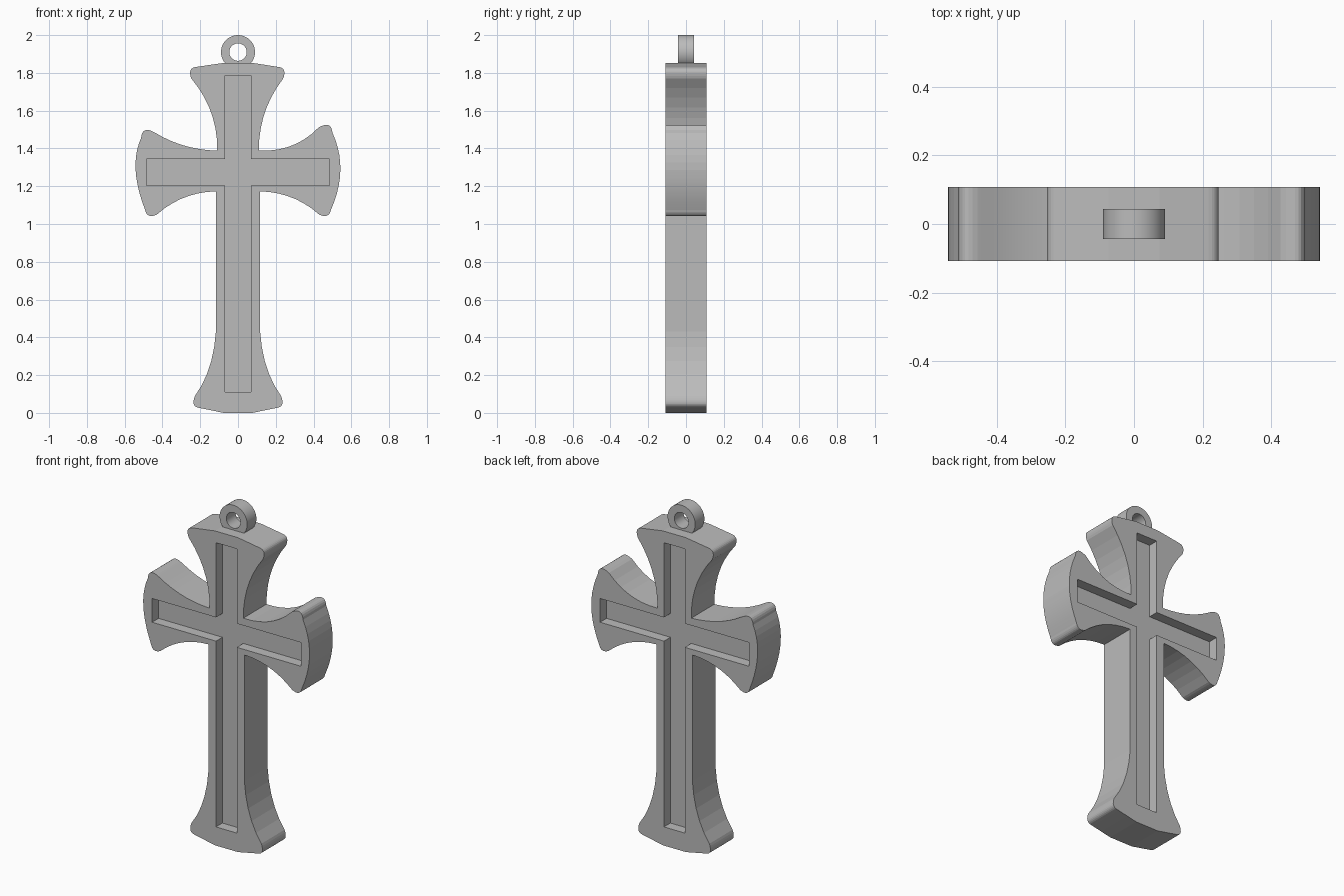
import bpy
import bmesh
import math
from mathutils import Vector

if "Cube" in bpy.data.objects:
    bpy.data.objects.remove(bpy.data.objects["Cube"], do_unlink=True)

HALF_DEPTH = 0.108
WEB = 0.048          # half thickness left between the two recesses

grey = bpy.data.materials.new("plain grey")
grey.use_nodes = True
grey.diffuse_color = (0.5, 0.5, 0.5, 1)
grey.node_tree.nodes["Principled BSDF"].inputs["Base Color"].default_value = (0.5, 0.5, 0.5, 1)


def arc(a, mid, b, n):
    """Points on a smooth bend from a to b that passes through mid."""
    a, mid, b = Vector(a), Vector(mid), Vector(b)
    ctrl = 2 * mid - (a + b) / 2
    return [a * (1 - t) ** 2 + ctrl * 2 * t * (1 - t) + b * t * t
            for t in (i / n for i in range(n + 1))]


def prism(name, outline, y0, y1):
    """Extrude an x-z outline from y0 to y1."""
    pts = []
    for p in outline:
        if not pts or (Vector(p) - Vector(pts[-1])).length > 1e-4:
            pts.append(p)
    bm = bmesh.new()
    face = bm.faces.new([bm.verts.new((p[0], y0, p[1])) for p in pts])
    ext = bmesh.ops.extrude_face_region(bm, geom=[face])
    moved = [v for v in ext["geom"] if isinstance(v, bmesh.types.BMVert)]
    bmesh.ops.translate(bm, verts=moved, vec=(0, y1 - y0, 0))
    bmesh.ops.recalc_face_normals(bm, faces=bm.faces)
    mesh = bpy.data.meshes.new(name)
    bm.to_mesh(mesh)
    bm.free()
    mesh.materials.append(grey)
    obj = bpy.data.objects.new(name, mesh)
    bpy.context.collection.objects.link(obj)
    return obj


def cut(target, cutter):
    """Subtract the cutter, then drop it."""
    mod = target.modifiers.new("cut", 'BOOLEAN')
    mod.operation = 'DIFFERENCE'
    mod.solver = 'EXACT'
    mod.object = cutter
    bpy.context.view_layer.objects.active = target
    bpy.ops.object.modifier_apply(modifier=mod.name)
    bpy.data.objects.remove(cutter, do_unlink=True)


# Flared cross outline: the arm tips differ slightly between the two sides
def half_outline(side, tip_x, tip_z, top_x):
    pts = [(0.075, 1.853)]
    pts += arc((top_x - 0.03, 1.831), (top_x - 0.003, 1.812), (top_x - 0.008, 1.77), 8)
    pts += arc((top_x - 0.008, 1.77), (0.142, 1.59), (0.11, 1.388), 7)
    pts += arc((0.11, 1.388), (0.285, 1.415), (tip_x - 0.04, tip_z - 0.012), 7)
    pts += arc((tip_x - 0.04, tip_z - 0.012), (tip_x + 0.012, tip_z), (tip_x + 0.033, tip_z - 0.04), 8)
    pts += arc((tip_x + 0.033, tip_z - 0.04), (0.542, 1.285), (0.492, 1.075), 10)
    pts += arc((0.492, 1.075), (0.471, 1.044), (0.43, 1.05), 8)
    pts += arc((0.43, 1.05), (0.285, 1.14), (0.117, 1.173), 7)
    pts += arc((0.117, 0.43), (0.152, 0.24), (0.228, 0.09), 5)
    pts += arc((0.228, 0.09), (0.234, 0.046), (0.208, 0.027), 8)
    pts += [(0.075, 0)]
    return [(side * p[0], p[1]) for p in pts]


outline = half_outline(1, 0.467, 1.523, 0.247) + half_outline(-1, 0.48, 1.496, 0.255)[::-1]
body = prism("cross_body", outline, -HALF_DEPTH, HALF_DEPTH)

# Cross-shaped recess on the front and the back
w, arm, low, high, bottom, top = 0.068, 0.485, 1.205, 1.345, 0.11, 1.785
right = [(w, top), (w, high), (arm, high), (arm, low), (w, low), (w, bottom)]
groove = right + [(-x, z) for x, z in reversed(right)]
for side in (-1, 1):
    cut(body, prism("groove_cutter", groove, side * WEB, side * 0.2))


# Hanging ring
def circle(radius, n=48):
    return [(radius * math.cos(2 * math.pi * i / n), 1.91 + radius * math.sin(2 * math.pi * i / n))
            for i in range(n)]


ring = prism("hanging_ring", circle(0.09), -0.043, 0.043)
cut(ring, prism("ring_hole_cutter", circle(0.046), -0.1, 0.1))

# Soften only the finely stepped corners and the ring
for obj, angle in ((body, 5), (ring, 30)):
    bpy.ops.object.select_all(action='DESELECT')
    obj.select_set(True)
    bpy.context.view_layer.objects.active = obj
    bpy.ops.object.shade_smooth_by_angle(angle=math.radians(angle))
